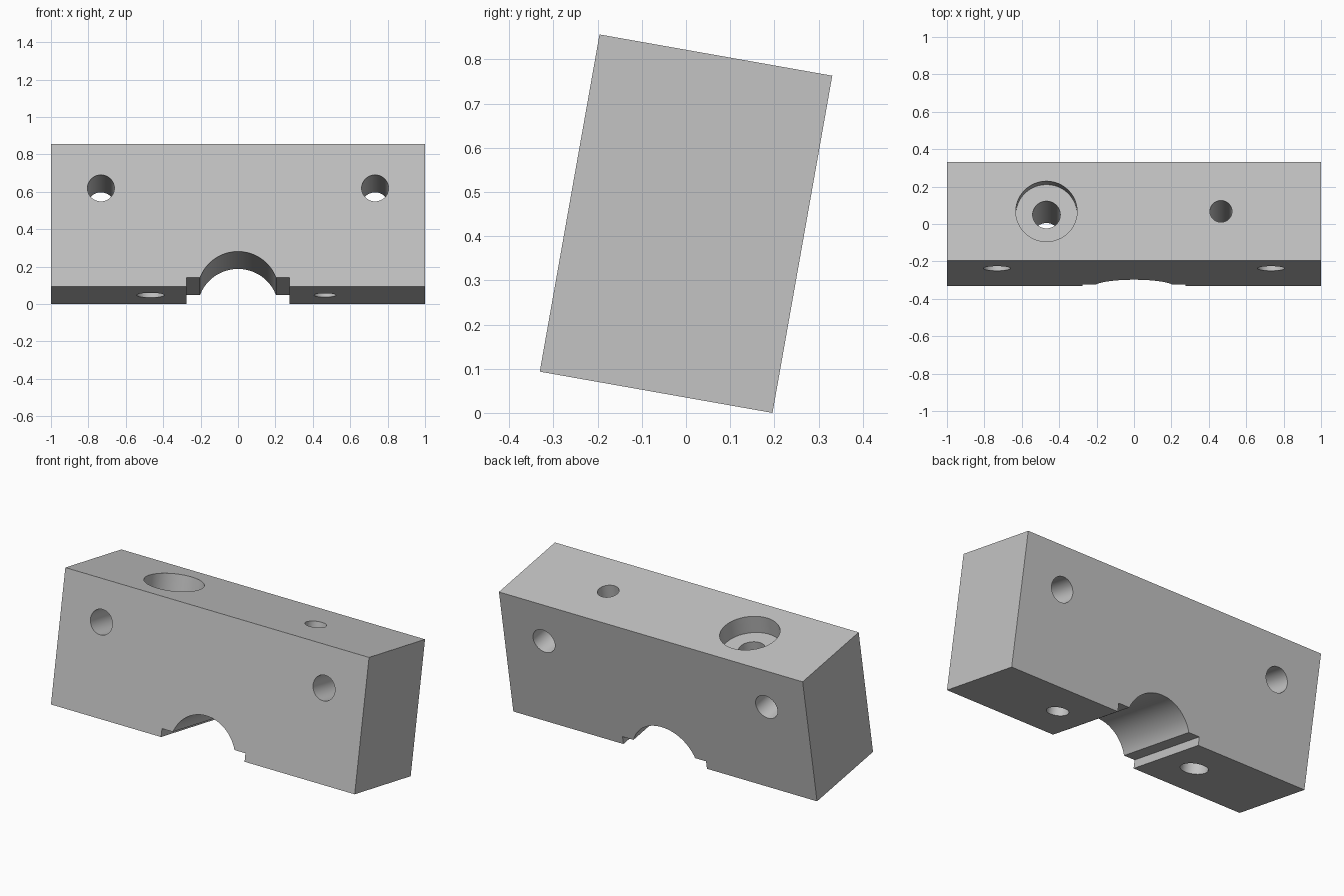
import bpy, bmesh, math
from mathutils import Matrix, Vector

old = bpy.data.objects.get("Cube")
if old:
    bpy.data.objects.remove(old, do_unlink=True)

WIDTH, DEPTH, HEIGHT = 2.0, 0.535, 0.775
TILT = math.radians(-10.05)
STEP_W, STEP_H = 0.275, 0.048
BORE_R, BORE_Z = 0.216, -0.026

grey = bpy.data.materials.new("plain grey")
grey.use_nodes = True
colour = (0.55, 0.55, 0.55, 1)
grey.diffuse_color = colour
grey.node_tree.nodes["Principled BSDF"].inputs["Base Color"].default_value = colour


def make_object(name, bm):
    bmesh.ops.recalc_face_normals(bm, faces=bm.faces)
    mesh = bpy.data.meshes.new(name)
    bm.to_mesh(mesh)
    bm.free()
    mesh.materials.append(grey)
    obj = bpy.data.objects.new(name, mesh)
    bpy.context.collection.objects.link(obj)
    return obj


def drill(block, name, centre, radius, length, axis="Z"):
    """Cut a round hole along the given axis of the block."""
    bm = bmesh.new()
    turn = Matrix.Rotation(math.pi / 2, 4, "X") if axis == "Y" else Matrix()
    bmesh.ops.create_cone(bm, cap_ends=True, segments=48, radius1=radius, radius2=radius,
                          depth=length, matrix=Matrix.Translation(centre) @ turn)
    cutter = make_object(name, bm)
    cutter.hide_render = True
    mod = block.modifiers.new(name, "BOOLEAN")
    mod.operation, mod.solver, mod.object = "DIFFERENCE", "EXACT", cutter
    bpy.context.view_layer.objects.active = block
    bpy.ops.object.modifier_apply(modifier=mod.name)
    bpy.data.objects.remove(cutter, do_unlink=True)


# Block profile: stepped recess and half-round saddle along the bottom edge
start = math.asin((STEP_H - BORE_Z) / BORE_R)
N = 40
arc = []
for i in range(N + 1):
    a = math.pi - start - (math.pi - 2 * start) * i / N
    arc.append((BORE_R * math.cos(a), BORE_Z + BORE_R * math.sin(a)))
half = WIDTH / 2
profile = ([(-half, HEIGHT), (-half, 0), (-STEP_W, 0), (-STEP_W, STEP_H)] + arc
           + [(STEP_W, STEP_H), (STEP_W, 0), (half, 0), (half, HEIGHT)])

bm = bmesh.new()
face = bm.faces.new([bm.verts.new((x, -DEPTH / 2, z)) for x, z in profile])
side = bmesh.ops.extrude_face_region(bm, geom=[face])
verts = [v for v in side["geom"] if isinstance(v, bmesh.types.BMVert)]
bmesh.ops.translate(bm, verts=verts, vec=(0, DEPTH, 0))
block = make_object("clamp_block", bm)

# Cross holes from front to back
for side_name, s in (("left", 1), ("right", -1)):
    drill(block, side_name + "_cross_hole", (s * 0.733, 0, 0.534), 0.072, 1, "Y")

# Vertical bolt holes, the right one counterbored
drill(block, "left_bolt_hole", (0.465, 0, HEIGHT / 2), 0.059, 2)
drill(block, "right_bolt_hole", (-0.468, 0, HEIGHT / 2), 0.074, 2)
drill(block, "counterbore", (-0.468, 0, HEIGHT), 0.164, 0.21)

# Lean the block and rest it on the ground
block.data.transform(Matrix.Rotation(TILT, 4, "X") @ Matrix.Translation((0, 0, -HEIGHT / 2)))
low = min(v.co.z for v in block.data.vertices)
block.data.transform(Matrix.Translation(Vector((0, 0, -low))))

bpy.ops.object.select_all(action="DESELECT")
block.select_set(True)
bpy.context.view_layer.objects.active = block
bpy.ops.object.shade_smooth_by_angle(angle=math.radians(30))
